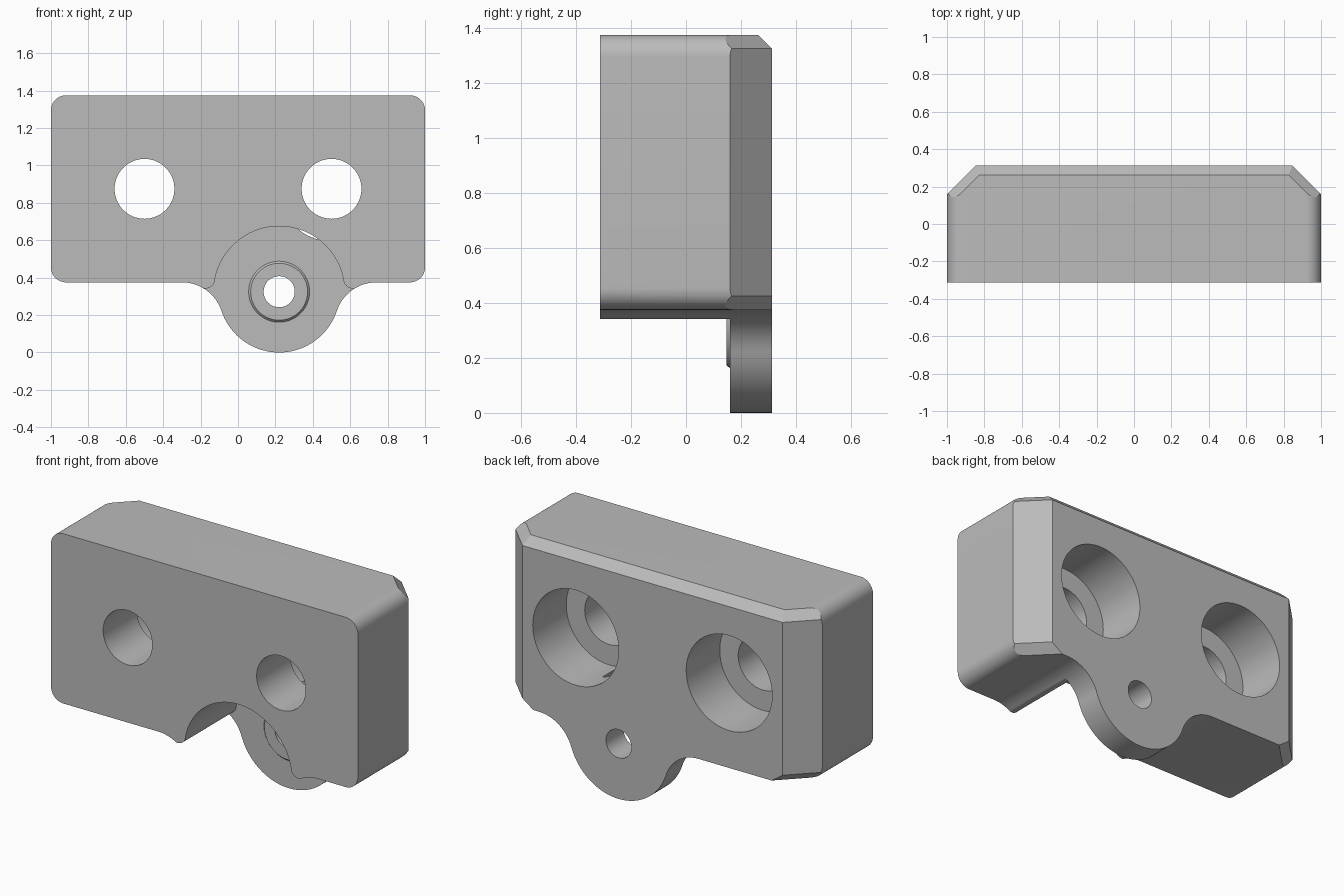
import bpy, bmesh, math
from mathutils import Vector

if "Cube" in bpy.data.objects:
    bpy.data.objects.remove(bpy.data.objects["Cube"])

grey = bpy.data.materials.new("Plain grey")
grey.use_nodes = True
colour = (0.5, 0.5, 0.5, 1)
grey.diffuse_color = colour
grey.node_tree.nodes["Principled BSDF"].inputs["Base Color"].default_value = colour

BACK, FRONT, STEP = 0.3125, -0.3125, 0.16
BOTTOM, TOP = 0.375, 1.375
LX, LZ = 0.22, 0.325                 # lug centre
LUG_R, FILLET_R, POCKET_R = 0.325, 0.223, 0.35
FX, FZ = 0.52, BOTTOM - FILLET_R     # lug fillet centre, x relative to lug
PX, PZ = 0.394, 0.392                # pocket lip centre, x relative to lug
LIP_R = 0.05


def make_object(name, bm):
    bmesh.ops.recalc_face_normals(bm, faces=bm.faces)
    mesh = bpy.data.meshes.new(name)
    bm.to_mesh(mesh)
    bm.free()
    mesh.materials.append(grey)
    obj = bpy.data.objects.new(name, mesh)
    bpy.context.collection.objects.link(obj)
    return obj


def arc(cx, cz, r, a0, a1, n=16):
    return [(cx + r * math.cos(a0 + (a1 - a0) * i / n),
             cz + r * math.sin(a0 + (a1 - a0) * i / n)) for i in range(n + 1)]


def extrude(name, points, y0, y1):
    bm = bmesh.new()
    face = bm.faces.new([bm.verts.new((x, y0, z)) for x, z in points])
    new = bmesh.ops.extrude_face_region(bm, geom=[face])["geom"]
    bmesh.ops.translate(bm, vec=(0, y1 - y0, 0),
                        verts=[v for v in new if isinstance(v, bmesh.types.BMVert)])
    return make_object(name, bm)


def cylinder(name, x, z, r, y0, y1):
    return extrude(name, arc(x, z, r, 0, math.tau, 96)[:-1], y0, y1)


def slab(name, point, normal, width, height):
    """Box lying on the outer side of a plane."""
    bm = bmesh.new()
    bmesh.ops.create_cube(bm, size=1)
    bmesh.ops.translate(bm, vec=(0, 0, 0.5), verts=bm.verts)
    bmesh.ops.scale(bm, vec=(width, height, 0.4), verts=bm.verts)
    rot = Vector(normal).to_track_quat('Z', 'Y').to_matrix()
    bmesh.ops.rotate(bm, matrix=rot, verts=bm.verts)
    bmesh.ops.translate(bm, vec=point, verts=bm.verts)
    return make_object(name, bm)


def combine(target, tool, operation='DIFFERENCE'):
    tool.hide_render = True
    mod = target.modifiers.new("Shape", 'BOOLEAN')
    mod.operation, mod.solver, mod.object = operation, 'EXACT', tool
    bpy.context.view_layer.objects.active = target
    bpy.ops.object.modifier_apply(modifier=mod.name)
    bpy.data.objects.remove(tool)


def mirrored(points):
    return [(2 * LX - x, z) for x, z in reversed(points)]


# Block outline with rounded corners and a filleted round lug
R = 0.08
q = math.pi / 2
turn = math.atan2(LZ - FZ, FX)
left_fillet = arc(LX - FX, FZ, FILLET_R, q, turn)
lug = arc(LX, LZ, LUG_R, math.pi + turn * -1 + 2 * turn, math.tau - turn, 48)
outline = left_fillet + lug[1:-1] + mirrored(left_fillet)
for x, z, a in ((1 - R, BOTTOM + R, -q), (1 - R, TOP - R, 0),
                (R - 1, TOP - R, q), (R - 1, BOTTOM + R, 2 * q)):
    outline += arc(x, z, R, a, a + q, 12)
body = extrude("mounting_block", outline, FRONT, BACK)

# Front pocket around the lug, with rounded lips
a_pocket = math.atan2(PZ - LZ, PX)
a_out = math.atan2(FZ - PZ, PX - FX)
left_lip = arc(LX - PX, PZ, LIP_R, a_out, -a_pocket, 12)
pocket = arc(LX, LZ, POCKET_R, math.pi - a_pocket, a_pocket, 64)
low = left_lip[0][0]
pocket_points = [(low, -0.2)] + left_lip + pocket[1:-1] + mirrored(left_lip)
pocket_points.append((2 * LX - low, -0.2))
combine(body, extrude("pocket_cutter", pocket_points, FRONT - 0.2, STEP))

# Back corner and edge chamfers
for s in (-1, 1):
    mid = 0.924
    y = STEP + 1 - mid
    combine(body, slab("corner_cutter", (s * mid, y, 0.9), (s, 1, 0), 0.6, 2))
    for z, up in ((TOP - 0.05, 1), (BOTTOM + 0.05, -1)):
        combine(body, slab("edge_cutter", (s * mid, y, z),
                           (s, 1, up * math.sqrt(2)), 0.5, 0.3))
combine(body, slab("top_edge_cutter", (0, BACK, TOP - 0.05), (0, 1, 1), 3, 0.3))

# Conical boss on the front of the lug
bm = bmesh.new()
rings = []
for y, r in ((STEP + 0.03, 0.163), (STEP, 0.163), (STEP - 0.012, 0.152)):
    rings.append([bm.verts.new((x, y, z))
                  for x, z in arc(LX, LZ, r, 0, math.tau, 96)[:-1]])
for a, b in zip(rings, rings[1:]):
    for i in range(96):
        j = (i + 1) % 96
        bm.faces.new((a[i], a[j], b[j], b[i]))
bm.faces.new(rings[0])
bm.faces.new(rings[-1])
combine(body, make_object("lug_boss", bm), 'UNION')

# Lug hole, bolt holes and their counterbores
combine(body, cylinder("lug_hole", LX, LZ, 0.083, -0.6, 0.6))
for x in (-0.5, 0.5):
    combine(body, cylinder("bolt_hole", x, 0.875, 0.16, -0.6, 0.6))
    combine(body, cylinder("counterbore", x, 0.875, 0.28, 0, 0.6))

bpy.ops.object.select_all(action='DESELECT')
body.select_set(True)
bpy.context.view_layer.objects.active = body
bpy.ops.object.shade_smooth_by_angle(angle=math.radians(25))
